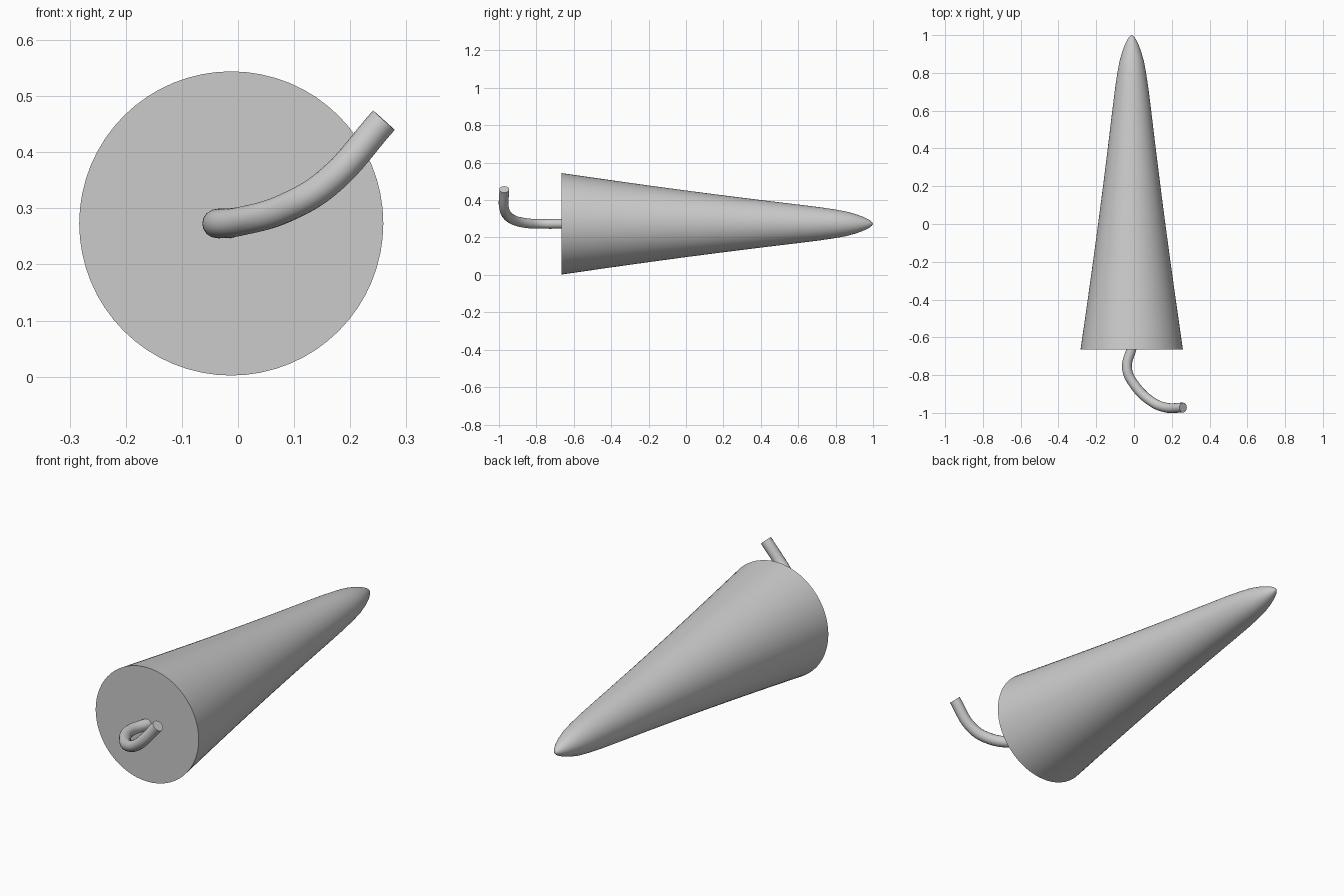
import bpy, bmesh, math
from mathutils import Vector

if "Cube" in bpy.data.objects:
    bpy.data.objects.remove(bpy.data.objects["Cube"])

CX, CZ = -0.012, 0.273   # body axis, parallel to y
SIDES = 64

# (y, radius) profile of the tapered body, base to tip
profile = [(-0.665, 0.271), (-0.4, 0.233), (-0.2, 0.205), (0.0, 0.178),
           (0.2, 0.152), (0.4, 0.127), (0.6, 0.103), (0.72, 0.088),
           (0.8, 0.076), (0.86, 0.065), (0.91, 0.051), (0.95, 0.036),
           (0.98, 0.021), (0.994, 0.01)]


def make_body():
    bm = bmesh.new()
    rings = []
    for y, r in profile:
        rings.append([bm.verts.new((CX + r * math.cos(2 * math.pi * i / SIDES), y,
                                    CZ + r * math.sin(2 * math.pi * i / SIDES)))
                      for i in range(SIDES)])
    for a, b in zip(rings, rings[1:]):
        for i in range(SIDES):
            j = (i + 1) % SIDES
            bm.faces.new((a[i], a[j], b[j], b[i]))
    # flat base and rounded tip
    bm.faces.new(rings[0])
    tip = bm.verts.new((CX, 1.0, CZ))
    for i in range(SIDES):
        bm.faces.new((rings[-1][i], rings[-1][(i + 1) % SIDES], tip))
    bmesh.ops.recalc_face_normals(bm, faces=bm.faces[:])
    me = bpy.data.meshes.new("root_body")
    bm.to_mesh(me)
    bm.free()
    ob = bpy.data.objects.new("root_body", me)
    bpy.context.collection.objects.link(ob)
    return ob


def make_stem():
    # bent round stem leaving the base centre, curling right and up
    path = [(CX, -0.655, CZ), (-0.037, -0.765, CZ), (0.005, -0.855, 0.277),
            (0.09, -0.938, 0.303), (0.16, -0.97, 0.346), (0.26, -0.972, 0.457)]
    cu = bpy.data.curves.new("stem", 'CURVE')
    cu.dimensions = '3D'
    cu.bevel_depth = 0.026
    cu.bevel_resolution = 6
    cu.use_fill_caps = True
    cu.resolution_u = 10
    sp = cu.splines.new('BEZIER')
    sp.bezier_points.add(len(path) - 1)
    for p, co in zip(sp.bezier_points, path):
        p.co = Vector(co)
        p.handle_left_type = p.handle_right_type = 'AUTO'
    ob = bpy.data.objects.new("stem", cu)
    bpy.context.collection.objects.link(ob)
    bpy.ops.object.select_all(action='DESELECT')
    ob.select_set(True)
    bpy.context.view_layer.objects.active = ob
    bpy.ops.object.convert(target='MESH')
    return bpy.context.view_layer.objects.active


body = make_body()
stem = make_stem()
for ob in (body, stem):
    bpy.ops.object.select_all(action='DESELECT')
    ob.select_set(True)
    bpy.context.view_layer.objects.active = ob
    bpy.ops.object.shade_smooth_by_angle(angle=math.radians(40))
